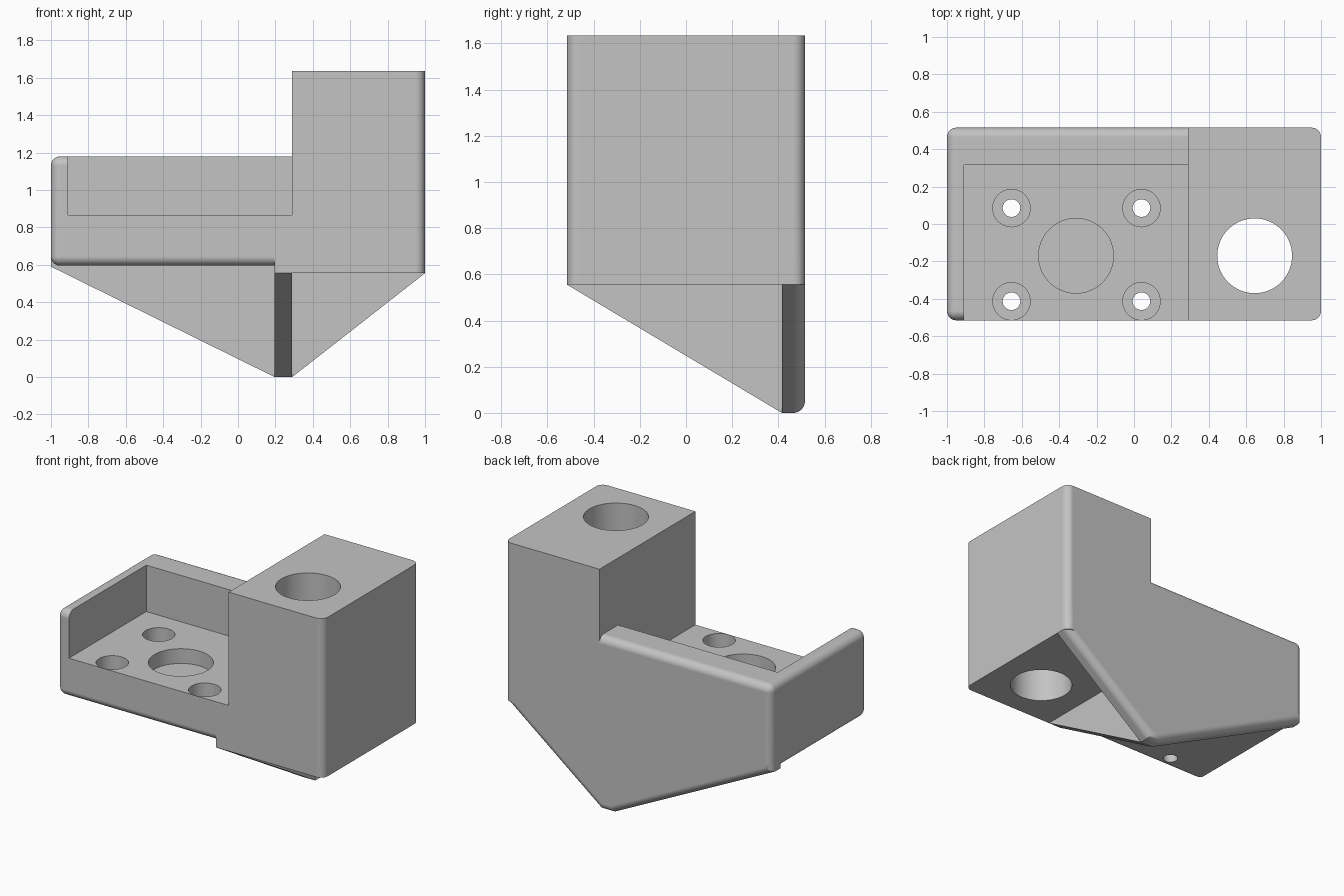
import bpy
import bmesh
from mathutils import Matrix, Vector

if "Cube" in bpy.data.objects:
    bpy.data.objects.remove(bpy.data.objects["Cube"], do_unlink=True)

HALF_Y = 0.515      # half depth of the bracket
FILLET = 0.05
FLOOR = 0.865       # tray floor height
HOLE_Y = -0.17

grey = bpy.data.materials.new("plain grey")
grey.use_nodes = True
grey.diffuse_color = (0.55, 0.55, 0.55, 1)
grey.node_tree.nodes["Principled BSDF"].inputs["Base Color"].default_value = grey.diffuse_color


def make_object(name, bm):
    bmesh.ops.recalc_face_normals(bm, faces=bm.faces[:])
    mesh = bpy.data.meshes.new(name)
    bm.to_mesh(mesh)
    bm.free()
    mesh.materials.append(grey)
    obj = bpy.data.objects.new(name, mesh)
    bpy.context.collection.objects.link(obj)
    return obj


def prism(name, outline, direction, round_rule=None):
    """Extrude an outline and round the edges whose two ends meet the rule."""
    bm = bmesh.new()
    face = bm.faces.new([bm.verts.new(p) for p in outline])
    grown = bmesh.ops.extrude_face_region(bm, geom=[face])["geom"]
    moved = [g for g in grown if isinstance(g, bmesh.types.BMVert)]
    bmesh.ops.translate(bm, verts=moved, vec=Vector(direction))
    bmesh.ops.recalc_face_normals(bm, faces=bm.faces[:])
    if round_rule:
        edges = [e for e in bm.edges if round_rule(e.verts[0].co, e.verts[1].co)]
        bmesh.ops.bevel(bm, geom=edges, offset=FILLET, segments=8, profile=0.5,
                        affect='EDGES', clamp_overlap=True)
    return make_object(name, bm)


def box(name, low, high, round_rule=None):
    (x0, y0, z0), (x1, y1, z1) = low, high
    outline = [(x0, y0, z0), (x1, y0, z0), (x1, y1, z0), (x0, y1, z0)]
    return prism(name, outline, (0, 0, z1 - z0), round_rule)


def cylinder(name, centre, radius, length, axis='Z'):
    bm = bmesh.new()
    turn = Matrix.Rotation(1.5707963, 4, 'Y') if axis == 'X' else Matrix()
    bmesh.ops.create_cone(bm, cap_ends=True, segments=64, radius1=radius, radius2=radius,
                          depth=length, matrix=Matrix.Translation(centre) @ turn)
    return make_object(name, bm)


def apply(obj, modifier):
    bpy.context.view_layer.objects.active = obj
    bpy.ops.object.modifier_apply(modifier=modifier.name)


def combine(obj, other, operation):
    mod = obj.modifiers.new("combine", 'BOOLEAN')
    mod.operation = operation
    mod.solver = 'EXACT'
    mod.object = other
    apply(obj, mod)
    bpy.data.objects.remove(other, do_unlink=True)


# Tray: fully rounded block with a pocket open to the front
bracket = box("bracket", (-1, -HALF_Y, 0.595), (0.6, HALF_Y, 1.18), lambda a, b: True)
combine(bracket, box("pocket", (-0.91, -0.8, FLOOR), (0.8, 0.315, 1.5)), 'DIFFERENCE')

# Tower: only the outer upright corners are rounded
tower = box("tower", (0.29, -HALF_Y, 0.555), (1, HALF_Y, 1.635),
            lambda a, b: a.x > 0.9 and b.x > 0.9 and abs(a.z - b.z) > 0.5)
combine(bracket, tower, 'UNION')

# Back plate: pointed at the bottom, rounded along its rear outline
plate_outline = [(-1, 0.9), (-1, 0.59), (0.195, 0), (0.29, 0), (1, 0.555), (1, 0.9)]
plate = prism("back_plate", [(x, 0.415, z) for x, z in plate_outline], (0, HALF_Y - 0.415, 0),
              lambda a, b: a.y > 0.5 and b.y > 0.5)
combine(bracket, plate, 'UNION')

# Rib: sloping web under the body
rib_outline = [(-HALF_Y, 0.75), (-HALF_Y, 0.555), (0.415, 0), (0.44, 0), (0.44, 0.75)]
rib = prism("rib", [(0.195, y, z) for y, z in rib_outline], (0.15, 0, 0))
# keep the web narrow below the tower
combine(rib, box("rib_trim", (0.29, -1, -1), (1, 1, 0.6)), 'DIFFERENCE')
combine(bracket, rib, 'UNION')

# Upright bore and two cross holes through the tower
combine(bracket, cylinder("tower_bore", (0.645, HOLE_Y, 1.1), 0.2, 2), 'DIFFERENCE')
for z in (1.385, 1.125):
    combine(bracket, cylinder("cross_hole", (0.66, HOLE_Y, z), 0.0635, 1), 'DIFFERENCE')

# Shallow round recess in the tray floor
combine(bracket, cylinder("recess", (-0.31, HOLE_Y, FLOOR), 0.2, 0.2), 'DIFFERENCE')

# Four counterbored screw holes
for x in (-0.655, 0.04):
    for y in (0.085, -0.413):
        combine(bracket, cylinder("counterbore", (x, y, FLOOR), 0.1, 0.3), 'DIFFERENCE')
        combine(bracket, cylinder("screw_hole", (x, y, 0.7), 0.047, 0.6), 'DIFFERENCE')

# Smooth fillets and bores, flat broad faces
bpy.ops.object.select_all(action='DESELECT')
bracket.select_set(True)
bpy.context.view_layer.objects.active = bracket
bpy.ops.object.shade_smooth_by_angle(angle=0.5)
weighted = bracket.modifiers.new("weighted", 'WEIGHTED_NORMAL')
weighted.keep_sharp = True
apply(bracket, weighted)
